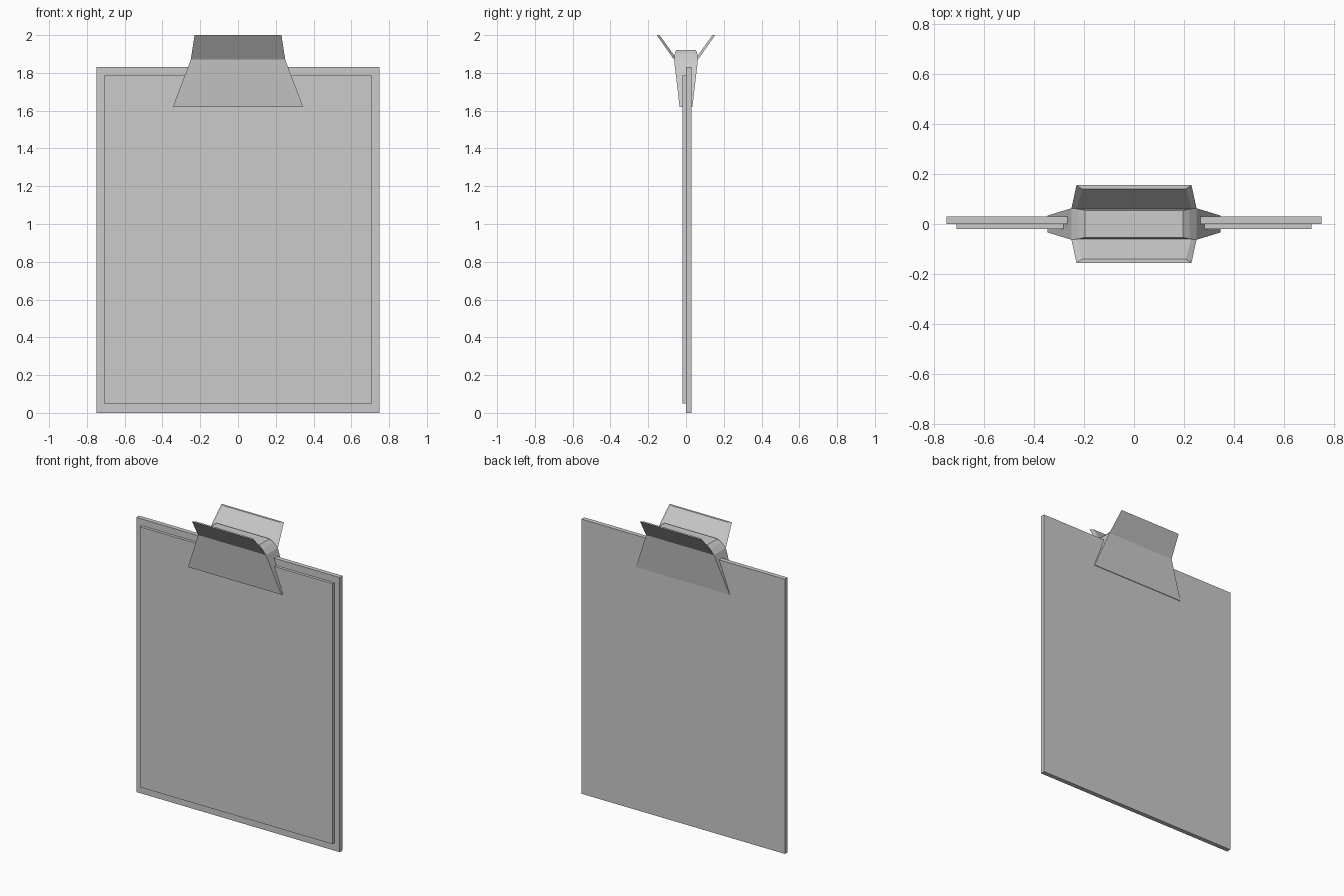
import bpy

if "Cube" in bpy.data.objects:
    bpy.data.objects.remove(bpy.data.objects["Cube"])


def loft(name, rings):
    """Closed solid through rings of four points each."""
    verts = [p for r in rings for p in r]
    faces = [(3, 2, 1, 0)]
    for k in range(len(rings) - 1):
        a = 4 * k
        for i in range(4):
            j = (i + 1) % 4
            faces.append((a + i, a + j, a + 4 + j, a + 4 + i))
    e = len(verts) - 4
    faces.append((e, e + 1, e + 2, e + 3))
    me = bpy.data.meshes.new(name)
    me.from_pydata(verts, [], faces)
    ob = bpy.data.objects.new(name, me)
    bpy.context.collection.objects.link(ob)
    # consistent outward normals
    import bmesh
    bm = bmesh.new()
    bm.from_mesh(me)
    bmesh.ops.recalc_face_normals(bm, faces=bm.faces)
    bm.to_mesh(me)
    bm.free()
    return ob


def rect(hx, y0, y1, z):
    return [(-hx, y0, z), (hx, y0, z), (hx, y1, z), (-hx, y1, z)]


# board and the sheet of paper on its front
loft("board", [rect(0.75, 0, 0.03, 0), rect(0.75, 0, 0.03, 1.83)])
loft("paper", [rect(0.71, -0.019, 0, 0.05), rect(0.71, -0.019, 0, 1.785)])

# wedge-shaped clip body with a stepped, bevelled top
profile = [(0.345, 0.034, 1.62), (0.25, 0.063, 1.87),
           (0.222, 0.06, 1.90), (0.195, 0.053, 1.92)]
loft("clip_body", [rect(hx, -hy, hy, z) for hx, hy, z in profile])

# flared finger grips, front and back
for s, side in ((-1, "front"), (1, "back")):
    base = [(-0.25, s * 0.063, 1.87), (0.25, s * 0.063, 1.87),
            (0.23, s * 0.057, 1.885), (-0.23, s * 0.057, 1.885)]
    tip = [(-0.23, s * 0.155, 2.0), (0.23, s * 0.155, 2.0),
           (0.207, s * 0.14, 2.0), (-0.207, s * 0.14, 2.0)]
    loft("clip_grip_" + side, [base, tip])
